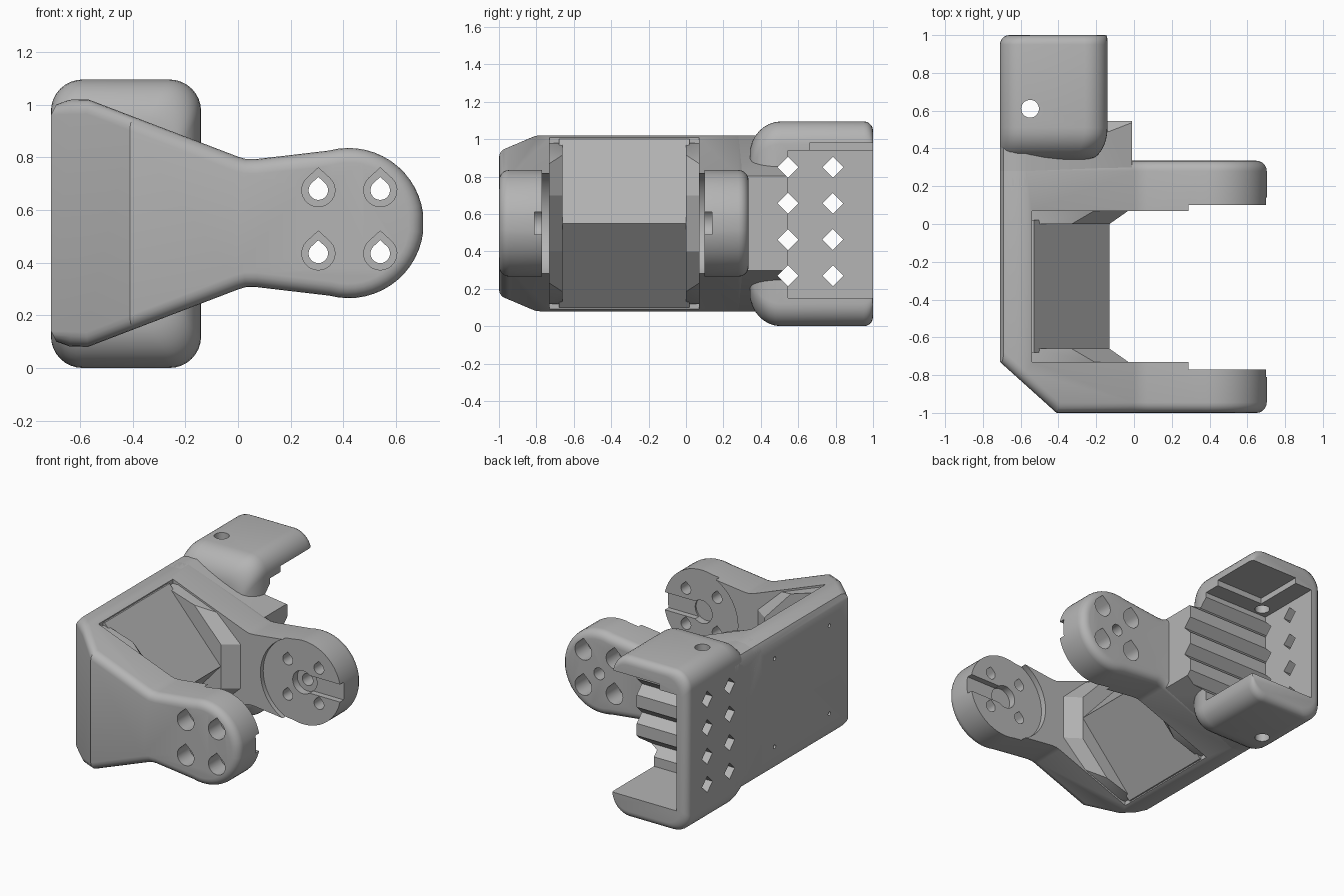
import bpy, bmesh, math
from mathutils import Vector

if "Cube" in bpy.data.objects:
    bpy.data.objects.remove(bpy.data.objects["Cube"])

grey = bpy.data.materials.new("matte_grey")
grey.use_nodes = True
grey.diffuse_color = (0.46, 0.46, 0.46, 1)
grey.node_tree.nodes["Principled BSDF"].inputs["Base Color"].default_value = grey.diffuse_color
MID = 0.55                      # mirror height
HUB = (0.42, MID)               # centre of the round arm ends


def make(name, bm):
    bmesh.ops.recalc_face_normals(bm, faces=bm.faces)
    mesh = bpy.data.meshes.new(name)
    bm.to_mesh(mesh)
    bm.free()
    mesh.materials.append(grey)
    ob = bpy.data.objects.new(name, mesh)
    bpy.context.collection.objects.link(ob)
    return ob


def loft(rings):
    bm = bmesh.new()
    loops = [[bm.verts.new(p) for p in r] for r in rings]
    for a, b in zip(loops, loops[1:]):
        for i in range(len(a)):
            j = (i + 1) % len(a)
            bm.faces.new((a[i], a[j], b[j], b[i]))
    bm.faces.new(loops[0])
    bm.faces.new(loops[-1])
    bmesh.ops.recalc_face_normals(bm, faces=bm.faces)
    return bm


def prism_mesh(pts, lo, hi, axis="y"):
    place = {"x": lambda u, v, d: (d, u, v), "y": lambda u, v, d: (u, d, v),
             "z": lambda u, v, d: (u, v, d)}[axis]
    return loft([[place(u, v, d) for u, v in pts] for d in (lo, hi)])


def prism(name, pts, lo, hi, axis="y"):
    return make(name, prism_mesh(pts, lo, hi, axis))


def circle(u, v, r, n=32):
    return [(u + r * math.cos(2 * math.pi * i / n), v + r * math.sin(2 * math.pi * i / n))
            for i in range(n)]


def teardrop(u, v, r):
    arc = [math.radians(135 + 270 * i / 20) for i in range(21)]
    return [(u + r * math.cos(a), v + r * math.sin(a)) for a in arc] + [(u, v + r * 1.35)]


def rect(u0, v0, u1, v1):
    return [(u0, v0), (u1, v0), (u1, v1), (u0, v1)]


def cut(ob, cutters):
    bpy.context.view_layer.objects.active = ob
    for c in cutters:
        mod = ob.modifiers.new("cut", "BOOLEAN")
        mod.operation, mod.solver, mod.object = "DIFFERENCE", "EXACT", c
        bpy.ops.object.modifier_apply(modifier=mod.name)
        bpy.data.objects.remove(c)


def mirrored(upper):
    return upper + [(x, 2 * MID - z) for x, z in reversed(upper)]


# Side outline of the bracket, upper half, then mirrored
shoulder = [(-0.71, 0.96), (-0.69, 1.0), (-0.64, 1.018), (-0.57, 1.02)]
neck = [(0.0, 0.802), (0.03, 0.793), (0.07, 0.793)]
tip = [(HUB[0] + 0.285 * math.cos(math.radians(a)), MID + 0.285 * math.sin(math.radians(a)))
       for a in range(105, 0, -7)]
outline = mirrored(shoulder + neck + tip)

# Main bracket: spine with two arms, slanted front corner, rounded rims
bm = prism_mesh(outline, -1.0, 0.335)
cutgeo = bmesh.ops.bisect_plane(bm, geom=bm.verts[:] + bm.edges[:] + bm.faces[:],
                                plane_co=(-0.41, -1, 0), plane_no=(-0.27, -0.30, 0),
                                clear_outer=True)["geom_cut"]
bmesh.ops.holes_fill(bm, edges=[e for e in cutgeo if isinstance(e, bmesh.types.BMEdge)])
bmesh.ops.recalc_face_normals(bm, faces=bm.faces)
rims = [e for e in bm.edges if len(e.link_faces) == 2
        and e.calc_face_angle(0) > math.radians(55)]
bmesh.ops.bevel(bm, geom=rims, offset=0.055, segments=5, profile=0.5,
                affect="EDGES", clamp_overlap=False)
bracket = make("bracket_spine_and_arms", bm)

cutters = [prism("gap", rect(-0.54, -0.5, 1.2, 1.6), -0.73, 0.07)]
for face, inward in ((-0.77, 1), (0.10, -1)):
    near = face + inward * 0.1
    # Round seat, horn slot and hub pocket on the inner face
    for pts, depth in ((circle(*HUB, 0.3, 48), 0),
                       (rect(HUB[0], MID - 0.06, 1.0, MID + 0.06), 0.04),
                       (circle(*HUB, 0.078), 0.05)):
        a, b = sorted((near, face - inward * depth))
        cutters.append(prism("seat", pts, a, b))
    # Wide screw holes from the outer face
    for x in (0.305, 0.54):
        for z in (0.435, 0.675):
            a, b = sorted((face - inward * 0.1, face - inward * 0.4))
            cutters.append(prism("bore", teardrop(x, z, 0.063), a, b))
for x in (0.305, 0.54):
    for z in (0.435, 0.675):
        cutters.append(prism("screw", teardrop(x, z, 0.037), -1.2, 0.6))
cutters.append(prism("axle", circle(*HUB, 0.04), 0.0, 0.6))
for y in (-0.53, 0.06):
    for z in (0.25, 0.85):
        cutters.append(prism("pin", circle(y, z, 0.013, 12), -0.8, -0.62, "x"))
cut(bracket, cutters)

# Ridge-shaped filling between the arms
ridge = prism("spine_ridge", [(-0.6, 1.0), (-0.53, 1.0), (-0.13, MID),
                              (-0.53, 0.1), (-0.6, 0.1)], -0.68, 0.02)


# Flared gussets where the ridge meets each arm
def gusset(name, y0, y1, y2):
    inner = mirrored([(-0.6, 0.98), (-0.54, 0.98), (-0.33, 0.915), (-0.13, 0.70)])
    outer = mirrored([(-0.6, 0.98), (-0.5, 0.98), (-0.21, 0.87), (-0.03, 0.70)])
    return make(name, loft([[(x, y, z) for x, z in ring]
                            for ring, y in ((inner, y0), (outer, y1), (outer, y2))]))


rear_gusset = gusset("rear_gusset", 0.0, 0.07, 0.1)
front_gusset = gusset("front_gusset", -0.66, -0.73, -0.75)

# Rounded housing behind the rear arm
def rounded_ring(y, ix, iz, left=0.0, r=0.12):
    x0, x1, z0, z1 = -0.71 + left, -0.14 - ix, iz, 1.095 - iz
    ring = []
    for cx, cz, start in ((x1 - r, z1 - r, 0), (x0 + r, z1 - r, 90),
                          (x0 + r, z0 + r, 180), (x1 - r, z0 + r, 270)):
        for k in range(9):
            a = math.radians(start + k * 90 / 8)
            ring.append((cx + r * math.cos(a), y, cz + r * math.sin(a)))
    return ring


rings = []
for k in range(9):
    a = math.radians(k * 90 / 8)
    s = 1 - math.sin(a)
    rings.append(rounded_ring(0.34 + 0.17 * (1 - math.cos(a)), 0.11 * s, 0.18 * s))
for k in range(6):
    a = math.radians(k * 90 / 5)
    s = 0.05 * (1 - math.cos(a))
    rings.append(rounded_ring(0.95 + 0.05 * math.sin(a), 0.1 * s, s, s))
housing = make("rear_housing", loft(rings))


def diamonds(columns):
    return [prism("diamond", circle(y, z, 0.056, 4), -0.9, 0.3, "x")
            for y in columns for z in (0.27, 0.463, 0.657, 0.85)]


cut(housing, [prism("cavity", rect(-0.63, 0.15, 0.3, 0.94), 0.545, 1.2),
              prism("ceiling_pocket", rect(-0.5, 0.9, 0.3, 0.98), 0.66, 1.2),
              prism("grub_screw", circle(-0.55, 0.61, 0.047), -0.2, 1.3, "z")]
    + diamonds((0.545, 0.785)))

# Grooved clamp block joining the housing to the rear arm
clamp = prism("grooved_clamp_block", mirrored(shoulder + [(-0.01, 0.802)]), 0.2, 0.546)
cut(clamp, diamonds((0.545,)))

# Soft shading on rounded parts, crisp edges elsewhere
bpy.ops.object.select_all(action="DESELECT")
for ob in (bracket, ridge, rear_gusset, front_gusset, housing, clamp):
    ob.select_set(True)
bpy.context.view_layer.objects.active = bracket
bpy.ops.object.shade_smooth_by_angle(angle=math.radians(28))
